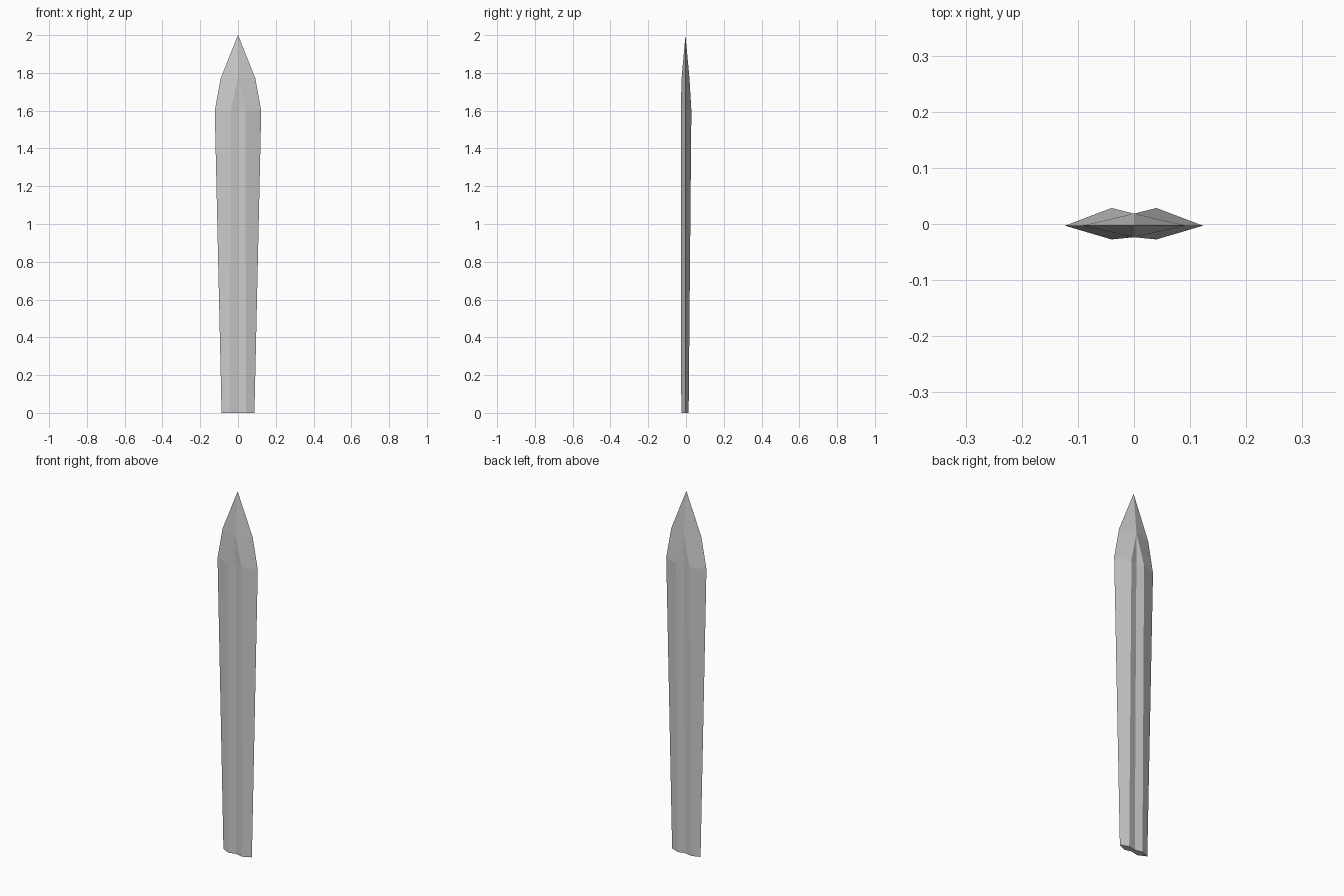
import bpy, bmesh

if "Cube" in bpy.data.objects:
    bpy.data.objects.remove(bpy.data.objects["Cube"])

EDGE_Y = -0.003   # plane of the cutting edges

# z, half width, ridge x, back ridge y, back groove y, front ridge y, front groove y
stations = [
    (0.0, 0.087, 0.042, 0.014, 0.006, -0.025, -0.016),
    (1.6, 0.123, 0.040, 0.0285, 0.018, -0.0275, -0.018),
]
SHOULDER = (1.77, 0.092, 0.0185, -0.0235)   # z, half width, back y, front y

bm = bmesh.new()


def ring(z, w, r, br, bg, fr, fg):
    pts = [(w, EDGE_Y), (r, br), (0, bg), (-r, br),
           (-w, EDGE_Y), (-r, fr), (0, fg), (r, fr)]
    return [bm.verts.new((x, y, z)) for x, y in pts]


# grooved body of the blade
base, top = [ring(*s) for s in stations]
bm.faces.new(base)
for i in range(8):
    j = (i + 1) % 8
    bm.faces.new((base[i], base[j], top[j], top[i]))

# grooves close into a single ridge at the shoulder, then run to the point
z, w, back, front = SHOULDER
right, rear, left, fore = [bm.verts.new(p) for p in
                           ((w, EDGE_Y, z), (0, back, z), (-w, EDGE_Y, z), (0, front, z))]
tip = bm.verts.new((0, EDGE_Y, 2.0))
for side, e, mids in ((right, 0, ((rear, 1, 2), (fore, 7, 6))),
                      (left, 4, ((rear, 3, 2), (fore, 5, 6)))):
    for mid, ridge, groove in mids:
        bm.faces.new((top[e], top[ridge], mid, side))
        bm.faces.new((top[ridge], top[groove], mid))
        bm.faces.new((side, mid, tip))

bmesh.ops.recalc_face_normals(bm, faces=bm.faces)
mesh = bpy.data.meshes.new("blade")
bm.to_mesh(mesh)
bm.free()
blade = bpy.data.objects.new("blade", mesh)
bpy.context.collection.objects.link(blade)
